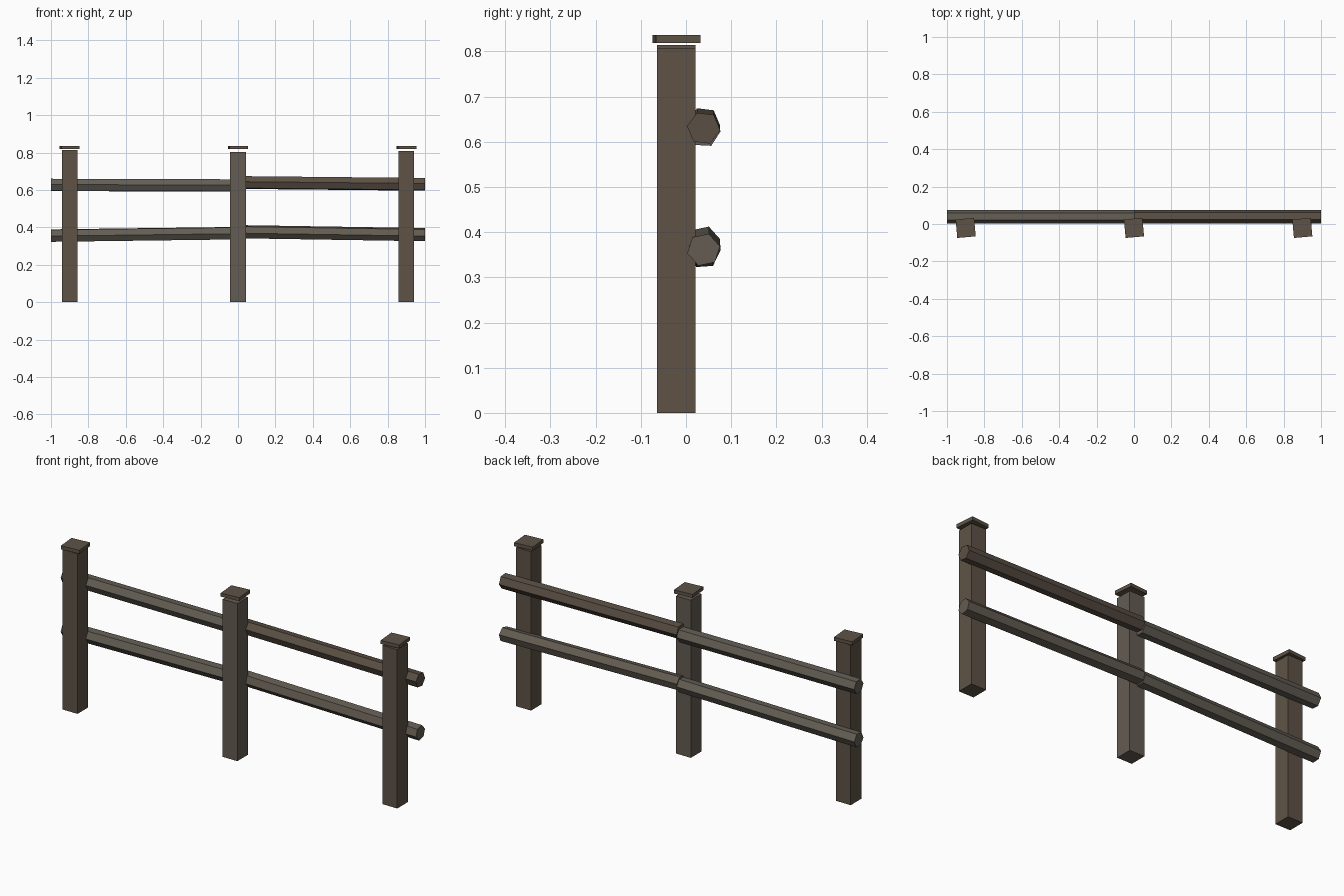
import bpy, bmesh, math
from mathutils import Matrix

if "Cube" in bpy.data.objects:
    bpy.data.objects.remove(bpy.data.objects["Cube"])


def finish(name, bm, color):
    bmesh.ops.recalc_face_normals(bm, faces=bm.faces)
    me = bpy.data.meshes.new(name)
    bm.to_mesh(me)
    bm.free()
    mat = bpy.data.materials.new(name + "_wood")
    mat.diffuse_color = (*color, 1)
    mat.use_nodes = True
    mat.node_tree.nodes["Principled BSDF"].inputs["Base Color"].default_value = mat.diffuse_color
    me.materials.append(mat)
    ob = bpy.data.objects.new(name, me)
    bpy.context.collection.objects.link(ob)
    return ob


def box(name, x, y, z0, z1, width, depth, turn, color):
    bm = bmesh.new()
    m = (Matrix.Translation((x, y, (z0 + z1) / 2))
         @ Matrix.Rotation(math.radians(turn), 4, 'Z')
         @ Matrix.Diagonal((width, depth, z1 - z0, 1)))
    bmesh.ops.create_cube(bm, size=1, matrix=m)
    return finish(name, bm, color)


def rail(name, x0, z0, x1, z1, turn, color, r=0.037, y=0.039, sides=6):
    # six-sided bar with upright end cuts
    bm = bmesh.new()
    rings = []
    for x, z in ((x0, z0), (x1, z1)):
        ring = []
        for i in range(sides):
            a = math.radians(turn) + math.tau * i / sides
            ring.append(bm.verts.new((x, y + r * math.cos(a), z + r * math.sin(a))))
        rings.append(ring)
    a, b = rings
    bm.faces.new(a)
    bm.faces.new(b)
    for i in range(sides):
        j = (i + 1) % sides
        bm.faces.new((a[i], a[j], b[j], b[i]))
    return finish(name, bm, color)


brown = (0.112, 0.086, 0.062)
grey_brown = (0.125, 0.106, 0.084)
dark_brown = (0.102, 0.078, 0.058)
weathered = (0.125, 0.112, 0.090)

# posts with slightly twisted flat caps
for side, x, top, color in (("left", -0.90, 0.814, brown),
                            ("middle", 0.0, 0.802, grey_brown),
                            ("right", 0.90, 0.808, brown)):
    box(side + "_post", x, -0.022, 0, top, 0.083, 0.085, 0, color)
    box(side + "_post_cap", x, -0.021, 0.818, 0.836, 0.099, 0.099, 5, brown)

# rails behind the posts, meeting at the middle post
rail("upper_left_rail", -1, 0.627, 0, 0.624, -3, weathered)
rail("upper_right_rail", 0, 0.640, 1, 0.630, -7, dark_brown)
rail("lower_left_rail", -1, 0.356, 0, 0.369, 4, weathered)
rail("lower_right_rail", 0, 0.377, 1, 0.361, 12, grey_brown)
